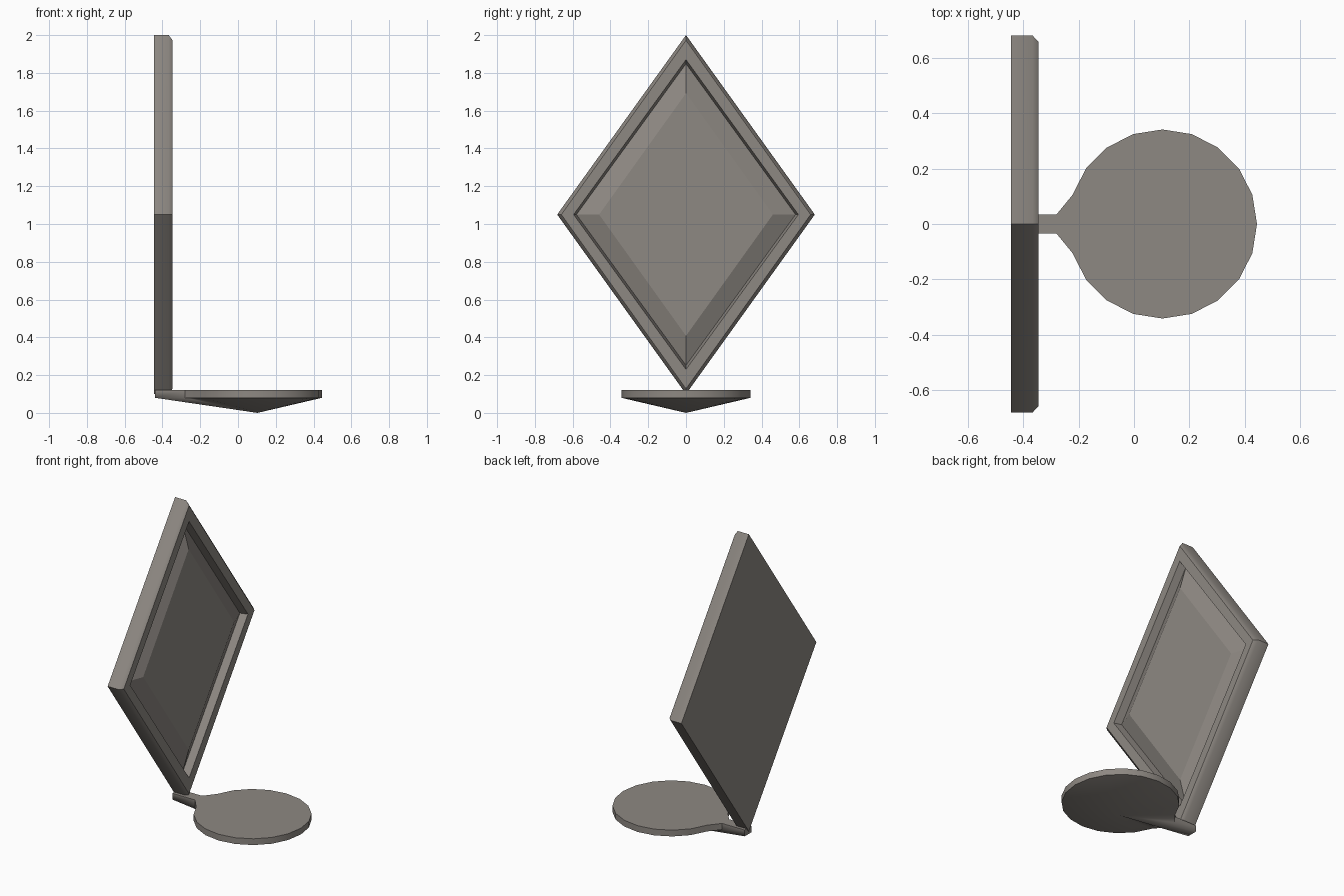
import bpy, bmesh
from math import cos, sin, pi

cube = bpy.data.objects.get("Cube")
if cube:
    bpy.data.objects.remove(cube, do_unlink=True)

stone = bpy.data.materials.new("warm grey")
stone.use_nodes = True
colour = (0.27, 0.248, 0.225, 1)
stone.diffuse_color = colour
stone.node_tree.nodes["Principled BSDF"].inputs["Base Color"].default_value = colour


def add_object(name, bm):
    bmesh.ops.recalc_face_normals(bm, faces=bm.faces)
    mesh = bpy.data.meshes.new(name)
    bm.to_mesh(mesh)
    bm.free()
    mesh.materials.append(stone)
    obj = bpy.data.objects.new(name, mesh)
    bpy.context.collection.objects.link(obj)


def bridge(bm, a, b, smooth=False):
    for i in range(len(a)):
        j = (i + 1) % len(a)
        bm.faces.new((a[i], a[j], b[j], b[i])).smooth = smooth


def sharpen(bm, edges, limit):
    bm.normal_update()
    for e in edges:
        e.smooth = e.calc_face_angle() < limit


# Diamond frame: back, softly rounded rim, flat border, recess wall, bevelled raised panel
rings = [
    (-0.445, 0.682, 0.95),
    (-0.367, 0.682, 0.95),
    (-0.346, 0.66, 0.922),
    (-0.346, 0.595, 0.82),
    (-0.393, 0.58, 0.798),
    (-0.349, 0.46, 0.642),
]
bm = bmesh.new()
loops = []
for x, w, h in rings:
    corners = ((w, 0), (0, h), (-w, 0), (0, -h))
    loops.append([bm.verts.new((x, y, 1.05 + z)) for y, z in corners])
for i in range(len(loops) - 1):
    bridge(bm, loops[i], loops[i + 1], smooth=i < 2)
bm.faces.new(loops[0])
bm.faces.new(loops[-1])
bmesh.ops.recalc_face_normals(bm, faces=bm.faces)
sharpen(bm, bm.edges, pi / 4)
add_object("diamond_frame", bm)

# Round base with a narrow arm, tapering to a point underneath
radius, cx, sides = 0.342, 0.103, 20
angles = [2 * pi * i / sides for i in range(-9, 10)]
outline = [(cx + radius * cos(a), radius * sin(a)) for a in angles]
outline += [(-0.28, 0.035), (-0.44, 0.035), (-0.44, -0.035), (-0.28, -0.035)]

bm = bmesh.new()
top = [bm.verts.new((x, y, 0.12)) for x, y in outline]
low = [bm.verts.new((x, y, 0.08)) for x, y in outline]
tip = bm.verts.new((cx, 0, 0))
bm.faces.new(top)
bridge(bm, low, top, smooth=True)
for i in range(len(low)):
    bm.faces.new((low[i], tip, low[(i + 1) % len(low)])).smooth = True
bmesh.ops.recalc_face_normals(bm, faces=bm.faces)
# The rim stays crisp while the underside is fully smooth
sharpen(bm, [e for e in bm.edges if tip not in e.verts], pi / 6)
add_object("base_disc_and_arm", bm)
